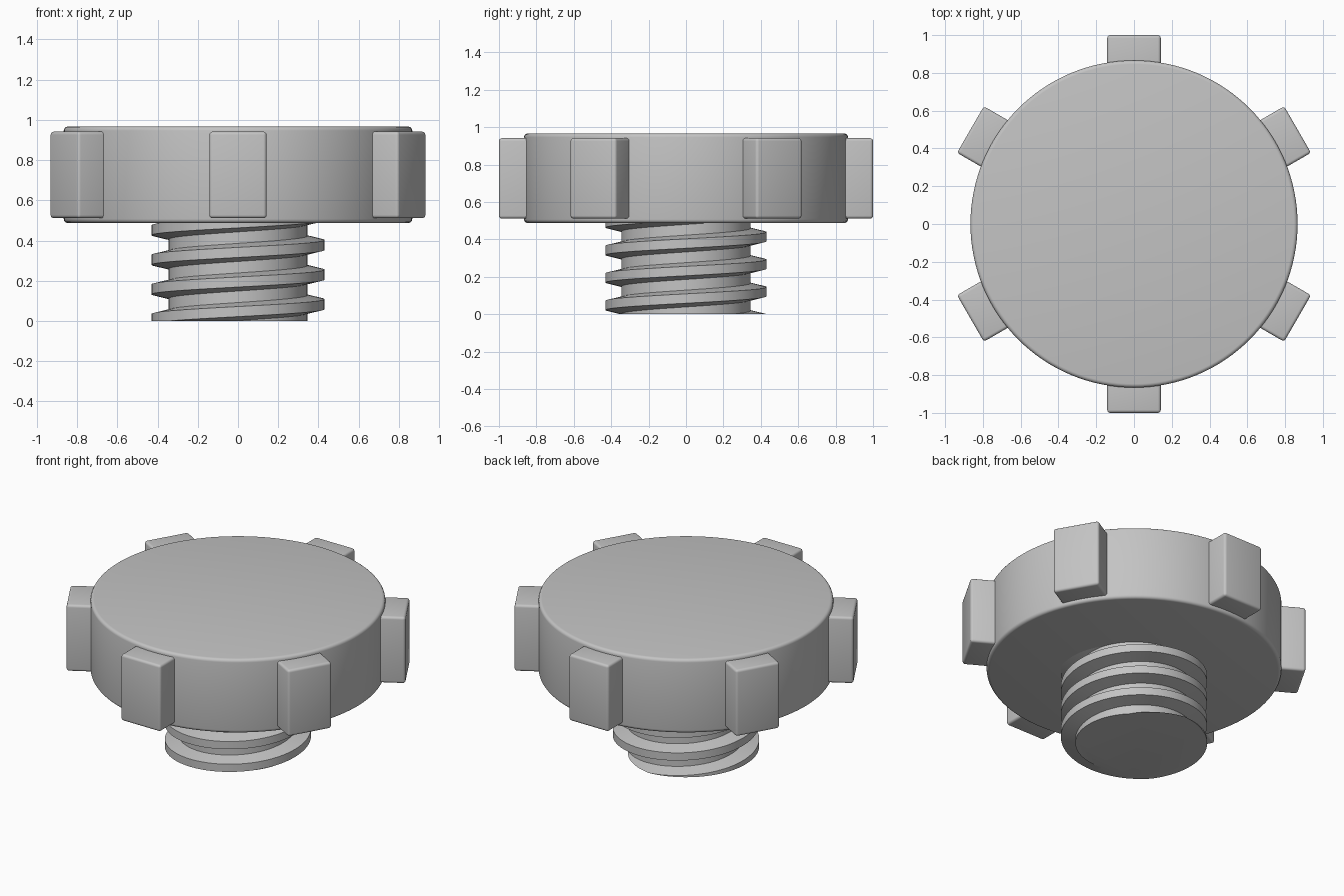
import bpy, bmesh
from math import pi, cos, sin, radians
from mathutils import Matrix

if "Cube" in bpy.data.objects:
    bpy.data.objects.remove(bpy.data.objects["Cube"], do_unlink=True)

grey = bpy.data.materials.new("plain grey")
grey.use_nodes = True
colour = (0.55, 0.55, 0.55, 1)
grey.diffuse_color = colour
grey.node_tree.nodes["Principled BSDF"].inputs["Base Color"].default_value = colour


def add_object(name, bm, bevel=0):
    """Turn a bmesh into a smooth shaded object, with rounded edges if asked."""
    bmesh.ops.recalc_face_normals(bm, faces=bm.faces)
    mesh = bpy.data.meshes.new(name)
    bm.to_mesh(mesh)
    bm.free()
    mesh.materials.append(grey)
    obj = bpy.data.objects.new(name, mesh)
    bpy.context.collection.objects.link(obj)
    bpy.ops.object.select_all(action='DESELECT')
    obj.select_set(True)
    bpy.context.view_layer.objects.active = obj
    if bevel:
        mod = obj.modifiers.new("rounded edges", 'BEVEL')
        mod.width = bevel
        mod.segments = 4
        mod.limit_method = 'ANGLE'
        mod.angle_limit = radians(40)
        bpy.ops.object.modifier_apply(modifier=mod.name)
    bpy.ops.object.shade_smooth_by_angle(angle=radians(35))
    return obj


# Round head
HEAD_LOW, HEAD_HIGH, HEAD_RADIUS = 0.487, 0.966, 0.866
bm = bmesh.new()
bmesh.ops.create_cone(bm, cap_ends=True, segments=128, radius1=HEAD_RADIUS,
                      radius2=HEAD_RADIUS, depth=HEAD_HIGH - HEAD_LOW,
                      matrix=Matrix.Translation((0, 0, (HEAD_LOW + HEAD_HIGH) / 2)))
add_object("head", bm, 0.02)

# Six grip lugs around the head
for i in range(6):
    bm = bmesh.new()
    place = (Matrix.Rotation(radians(30 + 60 * i), 4, 'Z')
             @ Matrix.Translation((0.88, 0, 0.726))
             @ Matrix.Diagonal((0.24, 0.284, 0.43, 1)))
    bmesh.ops.create_cube(bm, size=1, matrix=place)
    add_object(f"grip_lug_{i + 1}", bm, 0.016)

# Threaded shank: a tooth profile swept along a helix, then cut flat
PITCH, ROOT, CREST, STEPS = 0.147, 0.345, 0.43, 96
START = 0.01 - PITCH / 2          # crest height at angle zero
tooth = [(-0.045, ROOT), (-0.025, CREST), (0.025, CREST), (0.045, ROOT),
         (PITCH - 0.045, ROOT)]
bm = bmesh.new()
previous = None
for step in range(-2 * STEPS, 5 * STEPS + 1):
    angle = 2 * pi * step / STEPS
    rise = START + PITCH * step / STEPS
    row = [bm.verts.new((r * cos(angle), r * sin(angle), rise + dz)) for dz, r in tooth]
    if previous:
        for k in range(len(tooth) - 1):
            bm.faces.new((previous[k], row[k], row[k + 1], previous[k + 1]))
    previous = row
bmesh.ops.remove_doubles(bm, verts=bm.verts, dist=0.0001)
for height, direction in ((0, -1), (HEAD_LOW + 0.04, 1)):
    cut = bmesh.ops.bisect_plane(bm, geom=bm.verts[:] + bm.edges[:] + bm.faces[:],
                                 dist=0.00001, plane_co=(0, 0, height),
                                 plane_no=(0, 0, direction), clear_outer=True)
    rim = [e for e in cut["geom_cut"] if isinstance(e, bmesh.types.BMEdge)]
    bmesh.ops.contextual_create(bm, geom=rim)
add_object("threaded_shank", bm)
